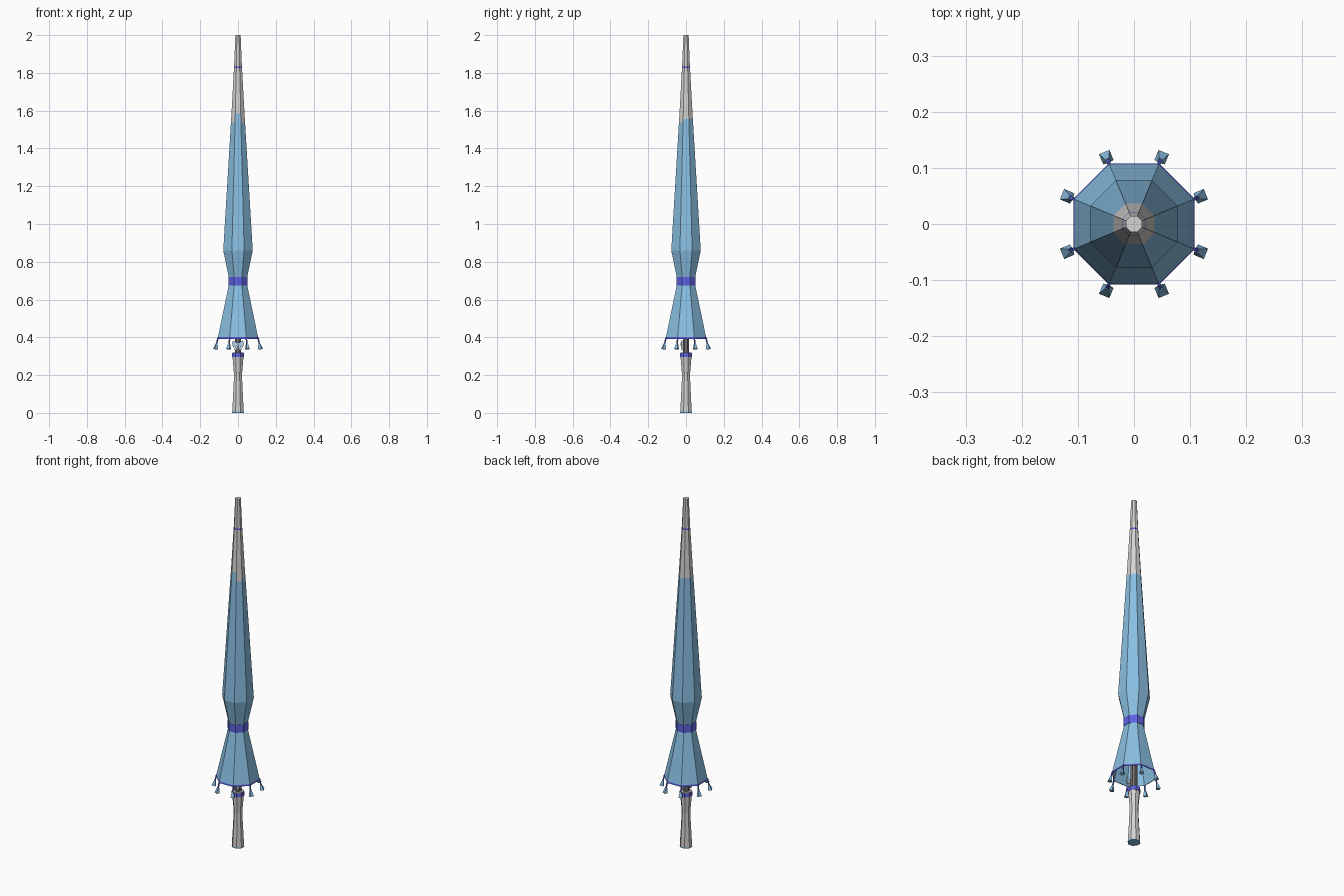
import bpy, bmesh, math
from mathutils import Vector

if "Cube" in bpy.data.objects:
    bpy.data.objects.remove(bpy.data.objects["Cube"])


def srgb(r, g, b):
    f = lambda c: (c / 255 / 12.92) if c < 11 else ((c / 255 + 0.055) / 1.055) ** 2.4
    return (f(r), f(g), f(b), 1)


def material(name, rgb):
    m = bpy.data.materials.new(name)
    m.diffuse_color = srgb(*rgb)
    m.use_nodes = True
    m.node_tree.nodes["Principled BSDF"].inputs["Base Color"].default_value = m.diffuse_color
    return m


BLUE = material("canopy blue", (137, 191, 226))
GREY = material("light grey", (212, 211, 209))
PURPLE = material("violet", (95, 97, 226))
SHAFT = material("dark grey", (116, 110, 110))
PALE = material("pale blue", (190, 222, 244))


def finish(bm, name, mats):
    me = bpy.data.meshes.new(name)
    bm.to_mesh(me)
    bm.free()
    for m in mats:
        me.materials.append(m)
    ob = bpy.data.objects.new(name, me)
    bpy.context.collection.objects.link(ob)
    return ob


def lathe(name, profile, mats, rule=None, bottom=True, top=True, n=8):
    """Flat-sided revolve; profile is (half width across flats, z)."""
    bm = bmesh.new()
    rings = []
    for w, z in profile:
        r = w / math.cos(math.pi / n)
        rings.append([bm.verts.new((r * math.cos((k + .5) * math.tau / n),
                                    r * math.sin((k + .5) * math.tau / n), z))
                      for k in range(n)])
    for a, b in zip(rings, rings[1:]):
        for k in range(n):
            j = (k + 1) % n
            bm.faces.new((a[k], a[j], b[j], b[k]))
    if bottom:
        bm.faces.new(rings[0][::-1])
    if top:
        bm.faces.new(rings[-1])
    bm.normal_update()
    if rule:
        for f in bm.faces:
            f.material_index = rule(f)
    return finish(bm, name, mats)


def canopy_colour(f):
    """Violet hem and tip line; grey tip starting at a height set by direction."""
    z, n = f.calc_center_median().z, f.normal
    if z < .402 or 1.825 < z < 1.835:
        return 2
    limit = 1.585 if n.y < -.9 else 1.555
    if abs(n.x) > .5 and abs(n.y) > .5:
        limit = 1.535 if n.y < 0 else 1.555
    return int(z > limit)


# Folded canopy with inner skin and grey tip
lathe("canopy", [(.04, .69), (.105, .392), (.108, .392), (.1062, .401), (.046, .69),
                 (.046, .705), (.078, .86), (.0375, 1.535), (.0363, 1.555),
                 (.0345, 1.585), (.0213, 1.826), (.0207, 1.834), (.014, 2.0)],
      [BLUE, GREY, PURPLE], canopy_colour, bottom=False)

# Strap around the canopy
lathe("strap", [(.045, .675), (.051, .675), (.051, .72), (.047, .72)], [PURPLE],
      bottom=False, top=False)

# Shaft
lathe("shaft", [(.017, .30), (.017, .72)], [SHAFT])

# Handle with blue end cap
lathe("handle", [(.031, 0), (.0305, .007), (.025, .11), (.021, .20), (.029, .297),
                 (.029, .32)],
      [GREY, BLUE], lambda f: int(f.calc_center_median().z < .005))
lathe("handle_band", [(.027, .295), (.031, .295), (.031, .316), (.027, .316)],
      [PURPLE], bottom=False, top=False)


def spike(bm, p, q, r1, r2, yaw, mat):
    """Four-sided tapered bar from p (radius r1) to q (radius r2)."""
    d = (q - p).normalized()
    side = Vector((-math.sin(yaw), math.cos(yaw), 0))
    other = d.cross(side).normalized()
    ends = []
    for c, r in ((p, r1), (q, r2)):
        ends.append([bm.verts.new(c + side * r * s + other * r * t)
                     for s, t in ((1, 1), (-1, 1), (-1, -1), (1, -1))])
    a, b = ends
    fs = [bm.faces.new((a[k], a[(k + 1) % 4], b[(k + 1) % 4], b[k])) for k in range(4)]
    fs += [bm.faces.new(a[::-1]), bm.faces.new(b)]
    for f in fs:
        f.material_index = mat


# Tassels hanging from the eight canopy corners
bm = bmesh.new()
for k in range(8):
    a = (k + .5) * math.tau / 8
    at = lambda r, z: Vector((r * math.cos(a), r * math.sin(a), z))
    spike(bm, at(.115, .398), at(.122, .366), .003, .003, a, 1)
    spike(bm, at(.122, .367), at(.129, .337), .004, .010, a, 0)
bmesh.ops.recalc_face_normals(bm, faces=bm.faces)
finish(bm, "tassels", [BLUE, PURPLE])


def plate(bm, outline, y, depth, mat):
    """Flat plate facing the front, from an (x, z) outline."""
    f = bm.faces.new([bm.verts.new((x, y, z)) for x, z in outline])
    new = bmesh.ops.extrude_face_region(bm, geom=[f])["geom"]
    vs = [g for g in new if isinstance(g, bmesh.types.BMVert)]
    bmesh.ops.translate(bm, verts=vs, vec=(0, depth, 0))
    for face in {f for v in vs for f in v.link_faces} | {f}:
        face.material_index = mat


# Bow on the front of the shaft: two loops, two tails and a knot
bm = bmesh.new()
for s in (-1, 1):
    plate(bm, [(s * .004, .358), (s * .026, .347), (s * .031, .366),
               (s * .026, .384), (s * .004, .370)], -.027, .008, 0)
    plate(bm, [(s * .002, .360), (s * .011, .360), (s * .021, .333),
               (s * .010, .330)], -.023, .005, 0)
plate(bm, [(-.007, .356), (.007, .356), (.007, .372), (-.007, .372)], -.030, .012, 1)
bmesh.ops.recalc_face_normals(bm, faces=bm.faces)
finish(bm, "bow", [PALE, BLUE])
